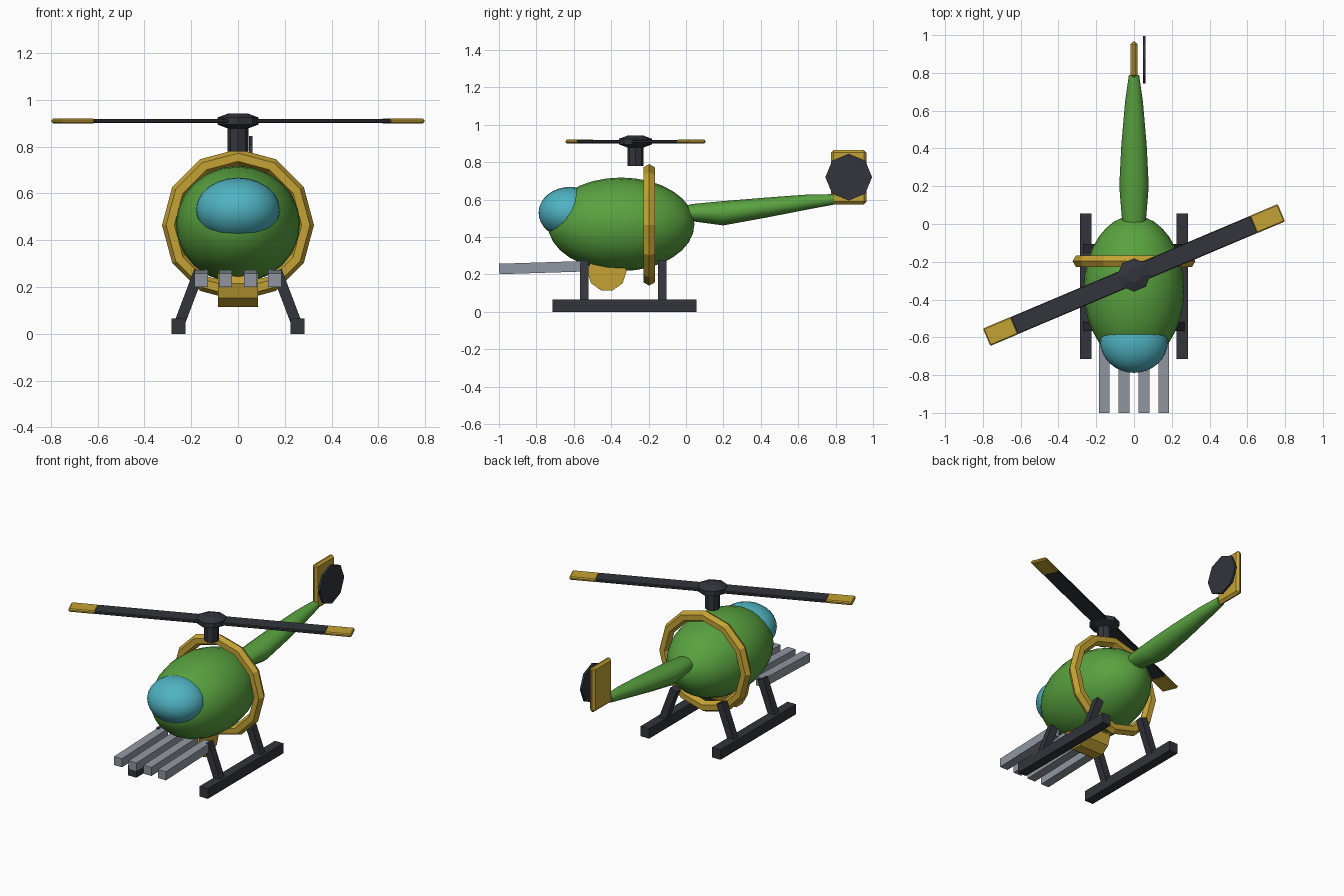
import bpy, math
from mathutils import Vector, Matrix

if "Cube" in bpy.data.objects:
    bpy.data.objects.remove(bpy.data.objects["Cube"])


def material(name, rgb):
    m = bpy.data.materials.new(name)
    m.diffuse_color = (*rgb, 1)
    m.use_nodes = True
    m.node_tree.nodes["Principled BSDF"].inputs["Base Color"].default_value = m.diffuse_color
    return m


GREEN = material("green_paint", (0.10, 0.36, 0.05))
YELLOW = material("yellow_trim", (0.55, 0.36, 0.035))
TEAL = material("teal_glass", (0.08, 0.45, 0.54))
DARK = material("dark_metal", (0.032, 0.035, 0.045))
STEEL = material("steel", (0.28, 0.31, 0.36))


def finish(name, mat, smooth=None):
    o = bpy.context.object
    o.name = name
    o.data.materials.append(mat)
    if smooth:
        bpy.ops.object.shade_smooth_by_angle(angle=math.radians(smooth))
    return o


def ellipsoid(name, loc, radii, mat):
    bpy.ops.mesh.primitive_uv_sphere_add(segments=24, ring_count=16, location=loc,
                                         rotation=(math.pi / 2, 0, 0))
    o = finish(name, mat, 60)
    o.scale = (radii[0], radii[2], radii[1])
    return o


def box(name, loc, size, mat, bevel=0, rot=(0, 0, 0)):
    bpy.ops.mesh.primitive_cube_add(size=1, location=loc, rotation=rot)
    o = finish(name, mat)
    o.data.transform(Matrix.Diagonal((*size, 1)))
    if bevel:
        b = o.modifiers.new("bevel", 'BEVEL')
        b.width, b.segments = bevel, 1
    return o


def beam(name, a, b, w, mat):
    # square bar between two points
    a, b = Vector(a), Vector(b)
    rot = (b - a).to_track_quat('Z', 'Y').to_euler()
    return box(name, (a + b) / 2, (w, w, (b - a).length), mat, 0, rot)


def prism(name, loc, r, depth, sides, mat, rot=(0, 0, 0)):
    bpy.ops.mesh.primitive_cylinder_add(vertices=sides, radius=r, depth=depth,
                                        location=loc, rotation=rot)
    return finish(name, mat)


def loft(name, rings, sides, mat, smooth=None):
    # rings: (centre, axis u, axis v)
    verts, faces = [], []
    for c, u, v in rings:
        for i in range(sides):
            t = 2 * math.pi * i / sides
            verts.append(Vector(c) + Vector(u) * math.cos(t) + Vector(v) * math.sin(t))
    for k in range(len(rings) - 1):
        for i in range(sides):
            j = (i + 1) % sides
            faces.append((k * sides + i, k * sides + j, (k + 1) * sides + j, (k + 1) * sides + i))
    faces += [tuple(reversed(range(sides))), tuple(range(len(verts) - sides, len(verts)))]
    me = bpy.data.meshes.new(name)
    me.from_pydata(verts, [], faces)
    o = bpy.data.objects.new(name, me)
    bpy.context.collection.objects.link(o)
    bpy.ops.object.select_all(action='DESELECT')
    o.select_set(True)
    bpy.context.view_layer.objects.active = o
    bpy.ops.object.mode_set(mode='EDIT')
    bpy.ops.mesh.select_all(action='SELECT')
    bpy.ops.mesh.normals_make_consistent(inside=False)
    bpy.ops.object.mode_set(mode='OBJECT')
    return finish(name, mat, smooth)


# Fuselage and canopy
ellipsoid("fuselage", (0, -0.347, 0.468), (0.266, 0.392, 0.25), GREEN)
ellipsoid("canopy", (0, -0.62, 0.53), (0.18, 0.168, 0.138), TEAL)

# Hoop around the fuselage
bpy.ops.mesh.primitive_torus_add(location=(0, -0.197, 0.465), rotation=(math.pi / 2, 0, 0),
                                 major_radius=0.29, minor_radius=0.035,
                                 major_segments=12, minor_segments=6)
finish("body_hoop", YELLOW)

# Tail boom: y, z, x radius, z radius
boom = [(-0.05, 0.53, 0.05, 0.03), (0.04, 0.53, 0.065, 0.047), (0.2, 0.527, 0.078, 0.065),
        (0.42, 0.556, 0.067, 0.054), (0.65, 0.587, 0.047, 0.04), (0.79, 0.601, 0.027, 0.028)]
loft("tail_boom", [((0, y, z), (rx, 0, 0), (0, 0, rz)) for y, z, rx, rz in boom], 12, GREEN, 50)

# Tail fin and tail rotor
box("tail_fin", (0, 0.87, 0.72), (0.036, 0.19, 0.29), YELLOW, 0.014)
prism("tail_rotor", (0.055, 0.87, 0.72), 0.125, 0.014, 8, DARK, (0, math.pi / 2, 0))

# Mast and main rotor
RC = Vector((0, -0.27, 0.91))
prism("rotor_mast", (0, RC.y, 0.84), 0.044, 0.12, 8, DARK)
loft("rotor_hub", [((0, RC.y, z), (r, 0, 0), (0, r, 0)) for r, z in
                   ((0.04, 0.877), (0.088, 0.895), (0.088, 0.925), (0.04, 0.943))], 8, DARK)
ANG = math.radians(22.9)
for side, s in (("left", -1), ("right", 1)):
    d = Vector((math.cos(ANG), math.sin(ANG), 0)) * s
    box(f"{side}_blade", RC + d * 0.345, (0.69, 0.098, 0.018), DARK, 0.004, (0, 0, ANG))
    box(f"{side}_blade_tip", RC + d * 0.766, (0.162, 0.1, 0.02), YELLOW, 0.006, (0, 0, ANG))

# Landing skids and struts
for side, s in (("left", -1), ("right", 1)):
    box(f"{side}_skid", (s * 0.255, -0.33, 0.0325), (0.06, 0.77, 0.065), DARK)
    for end, y in (("front", -0.543), ("rear", -0.128)):
        beam(f"{side}_{end}_strut", (s * 0.25, y, 0.045), (s * 0.165, y, 0.27), 0.046, DARK)

# Front barrels
for i, x in enumerate((-0.157, -0.053, 0.053, 0.157)):
    beam(f"barrel_{i + 1}", (x, -0.999, 0.229), (x, -0.53, 0.244), 0.056, STEEL)

# Belly drum
prism("belly_drum", (0, -0.423, 0.215), 0.105, 0.172, 10, YELLOW, (0, math.pi / 2, 0))
